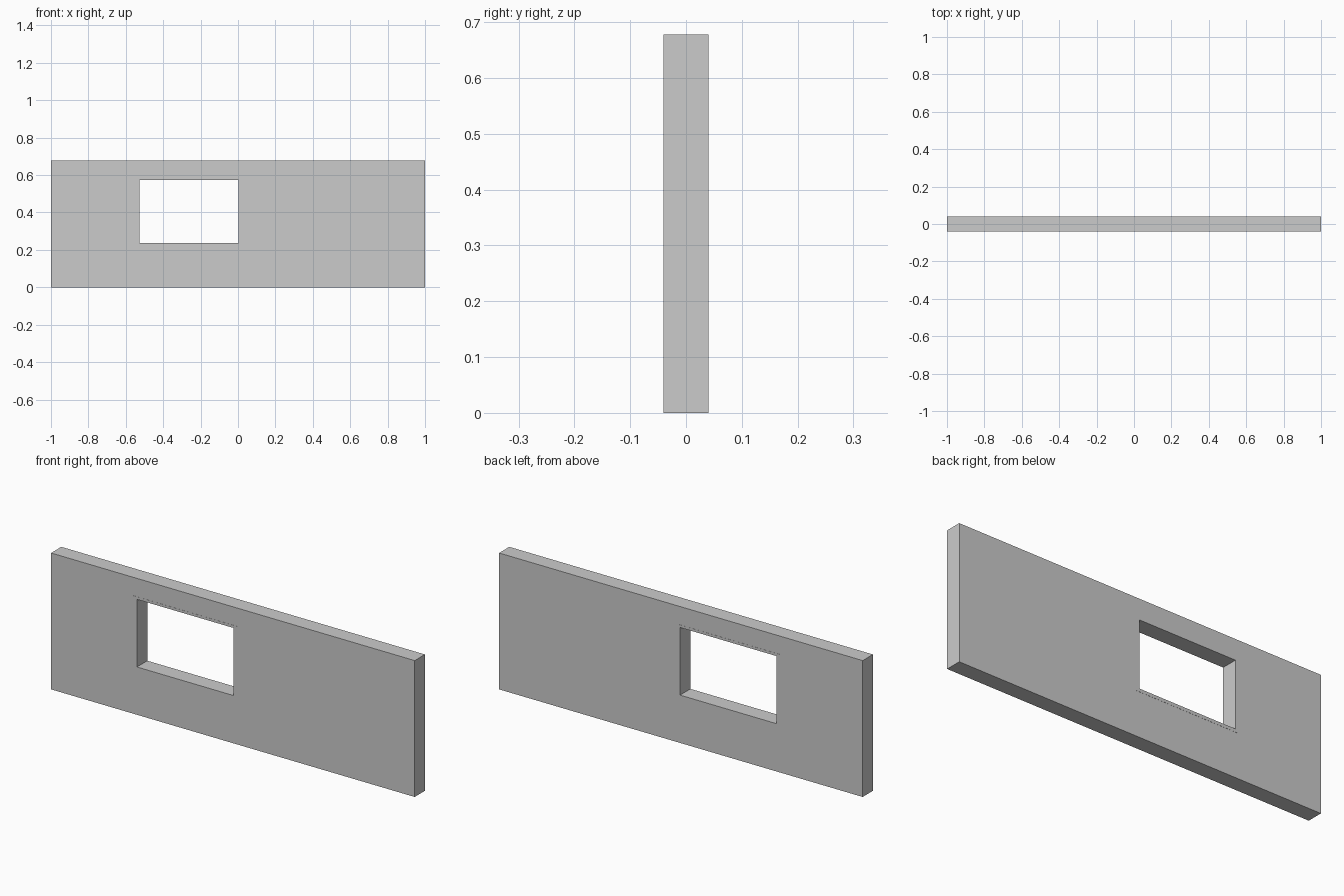
import bpy, bmesh

if "Cube" in bpy.data.objects:
    bpy.data.objects.remove(bpy.data.objects["Cube"])

def ring(name, outer, inner, half_depth):
    """Rectangular panel with a rectangular hole; rects are (x0, x1, z0, z1)."""
    bm = bmesh.new()
    def loop(r, y):
        x0, x1, z0, z1 = r
        return [bm.verts.new((x, y, z)) for x, z in
                ((x0, z0), (x1, z0), (x1, z1), (x0, z1))]
    of, ob = loop(outer, -half_depth), loop(outer, half_depth)
    nf, nb = loop(inner, -half_depth), loop(inner, half_depth)
    for i in range(4):
        j = (i + 1) % 4
        for a, b in ((of, nf), (nf, nb), (nb, ob), (ob, of)):
            bm.faces.new((a[i], a[j], b[j], b[i]))
    bmesh.ops.recalc_face_normals(bm, faces=bm.faces)
    me = bpy.data.meshes.new(name)
    bm.to_mesh(me)
    bm.free()
    obj = bpy.data.objects.new(name, me)
    bpy.context.collection.objects.link(obj)
    return obj

frame_outer = (-0.547, 0.022, 0.222, 0.587)
opening = (-0.527, 0.004, 0.238, 0.574)

# Wall slab, cut to receive the frame
ring("wall", (-1, 1, 0, 0.678), frame_outer, 0.04)
# Window frame lining, standing just proud of the wall
ring("window_frame", frame_outer, opening, 0.0407)
